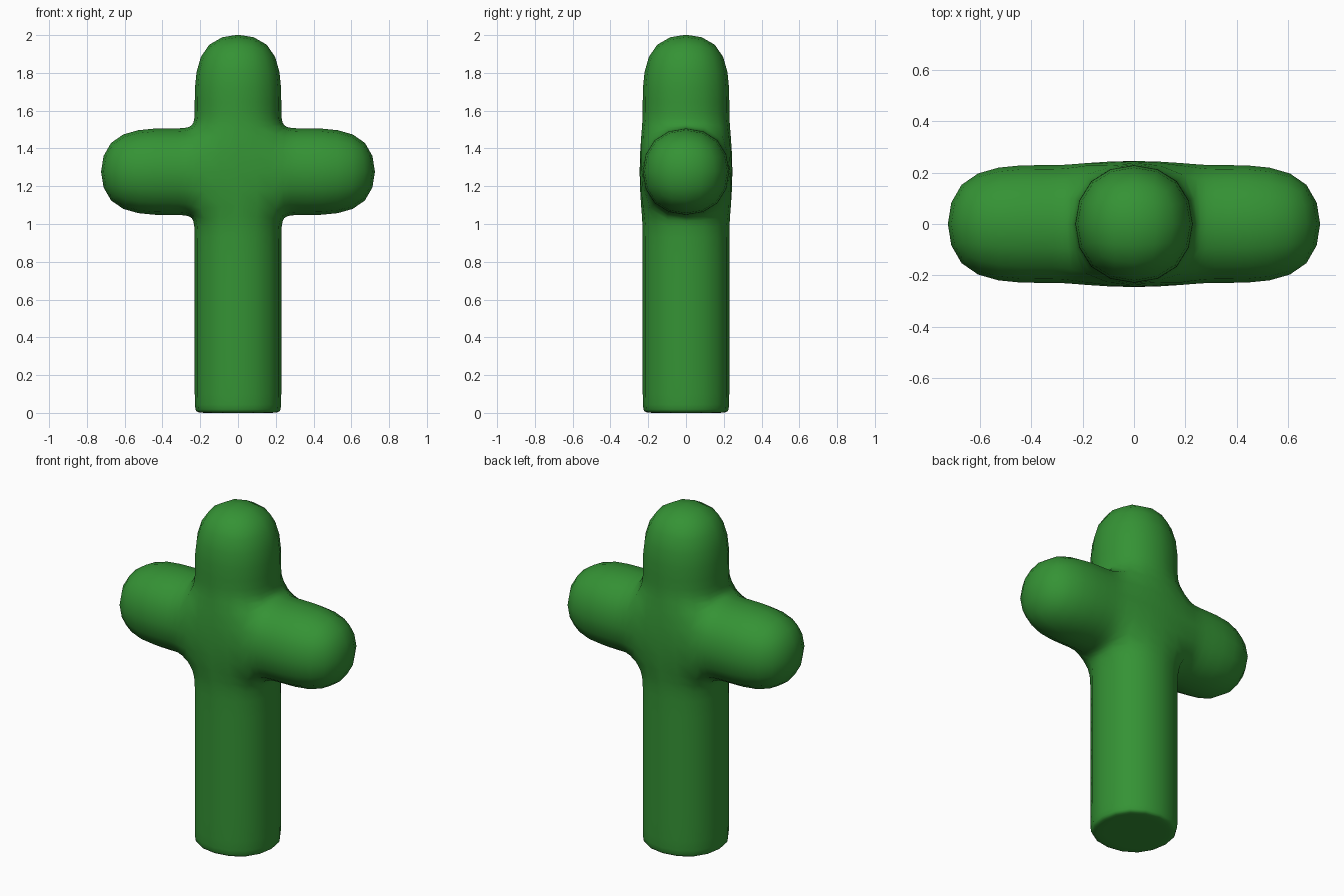
import bpy
import bmesh
from mathutils import Vector, Matrix

default = bpy.data.objects.get("Cube")
if default:
    bpy.data.objects.remove(default, do_unlink=True)

HALF = 0.25        # half width of the cage
HUB_Z = 1.277      # height of the crossing
LOOP = 0.05        # distance of tightening loops from the joints
ARM = 0.512        # cage length of the arms and head

green = bpy.data.materials.new("green")
green.use_nodes = True
green.diffuse_color = (0.035, 0.29, 0.035, 1)
green.node_tree.nodes["Principled BSDF"].inputs["Base Color"].default_value = (0.035, 0.29, 0.035, 1)

bm = bmesh.new()


def face_towards(direction):
    """The outermost face in a direction."""
    return max(bm.faces, key=lambda f: f.calc_center_median().dot(direction))


def grow(direction, lengths):
    """Extrude the end face along a direction, one section per length."""
    direction = Vector(direction)
    face = face_towards(direction)
    for length in lengths:
        face = bmesh.ops.extrude_discrete_faces(bm, faces=[face])["faces"][0]
        bmesh.ops.translate(bm, verts=face.verts, vec=direction * length)
    return face


# Hub cube with two arms and a head
bmesh.ops.create_cube(bm, size=2 * HALF)
for axis in ((1, 0, 0), (-1, 0, 0), (0, 0, 1)):
    grow(axis, (LOOP, ARM - LOOP))

# Stem, with a crisp rim and an inset ring at the foot
stem = HUB_Z - HALF
foot = grow((0, 0, -1), (LOOP, stem - 2 * LOOP, LOOP, 0))
bmesh.ops.scale(bm, verts=foot.verts, vec=(0.76, 0.76, 1))

bmesh.ops.translate(bm, verts=bm.verts, vec=(0, 0, HUB_Z))
bmesh.ops.recalc_face_normals(bm, faces=bm.faces)
for face in bm.faces:
    face.smooth = True

mesh = bpy.data.meshes.new("rounded_cross")
bm.to_mesh(mesh)
bm.free()
mesh.materials.append(green)
cross = bpy.data.objects.new("rounded_cross", mesh)
bpy.context.collection.objects.link(cross)

# Round the cage
rounding = cross.modifiers.new("rounding", "SUBSURF")
rounding.levels = 2
rounding.render_levels = 2
